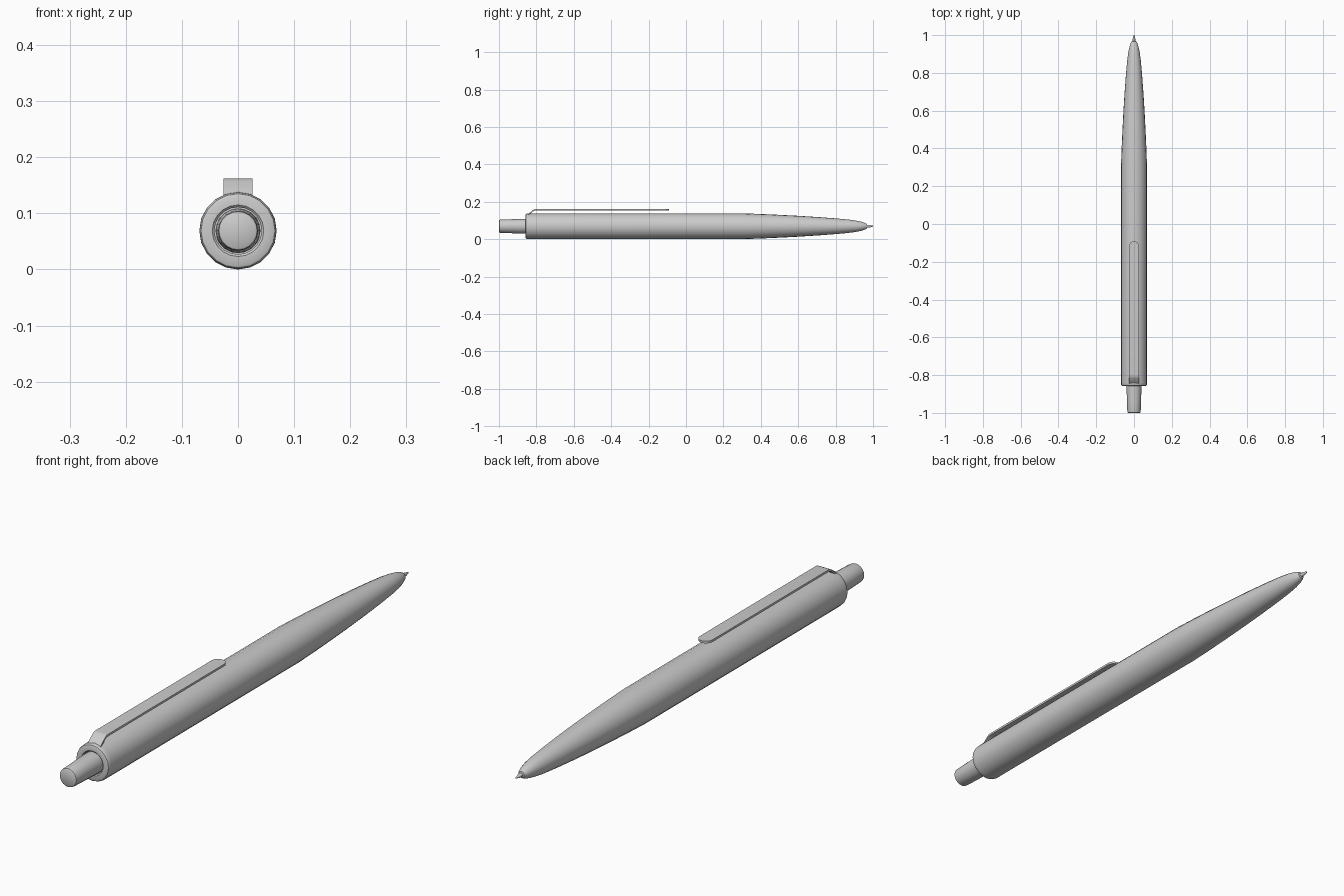
import bpy, bmesh, math

if "Cube" in bpy.data.objects:
    bpy.data.objects.remove(bpy.data.objects["Cube"])

CZ = 0.069      # height of the pen axis
SIDES = 20


def finish(bm, name, angle=35):
    bmesh.ops.recalc_face_normals(bm, faces=bm.faces)
    mesh = bpy.data.meshes.new(name)
    bm.to_mesh(mesh)
    bm.free()
    ob = bpy.data.objects.new(name, mesh)
    bpy.context.collection.objects.link(ob)
    bpy.ops.object.select_all(action='DESELECT')
    ob.select_set(True)
    bpy.context.view_layer.objects.active = ob
    bpy.ops.object.shade_smooth_by_angle(angle=math.radians(angle))
    return ob


def lathe(name, profile, sides=SIDES):
    """Revolve (y, radius) points around the pen axis, capping both ends."""
    bm = bmesh.new()
    rings = []
    for y, r in profile:
        rings.append([bm.verts.new((r * math.cos(a), y, CZ + r * math.sin(a)))
                      for a in (2 * math.pi * i / sides for i in range(sides))])
    for a, b in zip(rings, rings[1:]):
        for i in range(sides):
            j = (i + 1) % sides
            bm.faces.new((a[i], a[j], b[j], b[i]))
    bm.faces.new(rings[0])
    bm.faces.new(rings[-1])
    return finish(bm, name)


# Barrel: recessed button hole, rounded collar, straight grip, tapered nose
lathe("barrel", [
    (-0.80, 0.042), (-0.853, 0.042), (-0.857, 0.046), (-0.857, 0.062),
    (-0.855, 0.066), (-0.849, 0.0685), (-0.84, 0.069), (0.30, 0.069),
    (0.40, 0.0655), (0.50, 0.061), (0.60, 0.0558), (0.70, 0.0495),
    (0.80, 0.042), (0.87, 0.0355), (0.91, 0.030), (0.94, 0.0235),
    (0.958, 0.0175), (0.967, 0.012), (0.969, 0.007)])

# Push button
lathe("push_button", [
    (-1.0, 0.031), (-0.998, 0.034), (-0.992, 0.0355),
    (-0.93, 0.0375), (-0.87, 0.0395), (-0.80, 0.040)])

# Writing point
lathe("writing_tip", [
    (0.95, 0.0075), (0.985, 0.0065), (0.988, 0.0045), (0.998, 0.003), (1.0, 0.0015)], 12)

# Clip: bent strip with a rounded free end
W, END, TOP, THICK = 0.026, -0.092, 0.1625, 0.008
stations = [(-0.848, 0.130, W), (-0.838, 0.140, W), (-0.815, 0.158, W),
            (-0.808, 0.1615, W), (-0.798, TOP, W)]
for i in range(9):
    a = math.radians(85) * i / 8
    stations.append((END - W + W * math.sin(a), TOP, W * math.cos(a)))
bm = bmesh.new()
rows = [[bm.verts.new((s * w, y, z - d)) for s, d in
         ((-1, 0), (1, 0), (1, THICK), (-1, THICK))] for y, z, w in stations]
for a, b in zip(rows, rows[1:]):
    for i in range(4):
        j = (i + 1) % 4
        bm.faces.new((a[i], a[j], b[j], b[i]))
bm.faces.new(rows[0])
bm.faces.new(rows[-1])
finish(bm, "clip")
